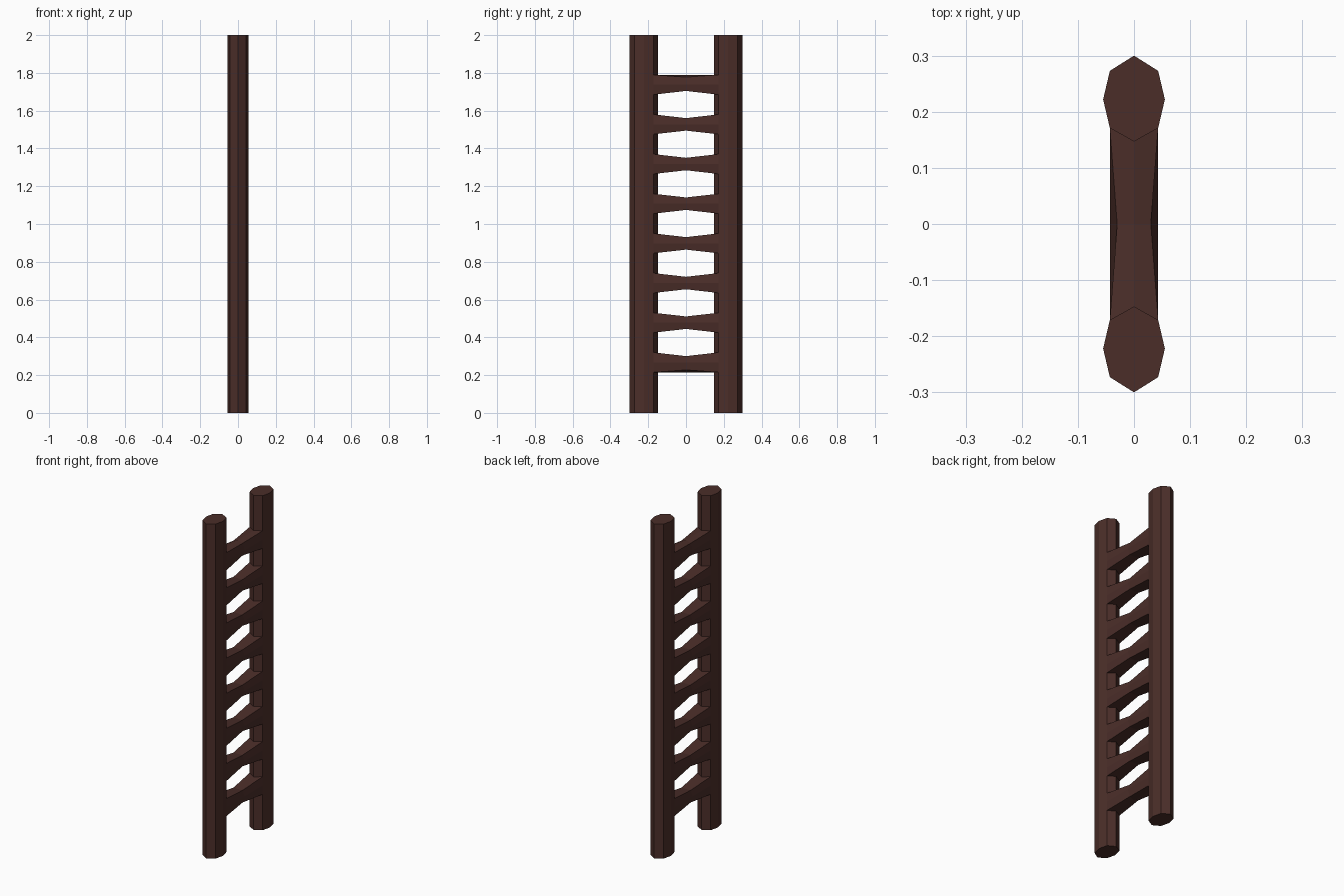
import bpy, bmesh

if "Cube" in bpy.data.objects:
    bpy.data.objects.remove(bpy.data.objects["Cube"])

wood = bpy.data.materials.new("dark_wood")
wood.diffuse_color = (0.07, 0.027, 0.022, 1)
wood.use_nodes = True
wood.node_tree.nodes["Principled BSDF"].inputs["Base Color"].default_value = wood.diffuse_color


def loft(name, rings, caps):
    """Skin a list of equal-length closed rings with flat faces."""
    bm = bmesh.new()
    loops = [[bm.verts.new(p) for p in ring] for ring in rings]
    n = len(loops[0])
    for a, b in zip(loops, loops[1:]):
        for i in range(n):
            j = (i + 1) % n
            bm.faces.new((a[i], a[j], b[j], b[i]))
    if caps:
        bm.faces.new(loops[0])
        bm.faces.new(loops[-1])
    bmesh.ops.recalc_face_normals(bm, faces=bm.faces)
    mesh = bpy.data.meshes.new(name)
    bm.to_mesh(mesh)
    bm.free()
    mesh.materials.append(wood)
    obj = bpy.data.objects.new(name, mesh)
    bpy.context.collection.objects.link(obj)
    return obj


# Upright rails: eight-sided prisms
outline = [(0, 0.30), (0.043, 0.273), (0.055, 0.222), (0.043, 0.171),
           (0, 0.147), (-0.043, 0.171), (-0.055, 0.222), (-0.043, 0.273)]
for name, side in (("left_rail", -1), ("right_rail", 1)):
    loft(name, [[(x, side * y, z) for x, y in outline] for z in (0, 2)], True)


def section(y, z, edge_x, ridge_top, edge_top, edge_low, ridge_low):
    return [(0, y, z + ridge_top), (edge_x, y, z + edge_top), (0.043, y, z),
            (edge_x, y, z - edge_low), (0, y, z - ridge_low),
            (-edge_x, y, z - edge_low), (-0.043, y, z), (-edge_x, y, z + edge_top)]


# Rungs: waisted in the middle; the outermost faces keep a straight centre ridge
H, COUNT = 0.0525, 8
for i in range(COUNT):
    z = 0.2675 + i * 0.21
    top = (H, 0.04) if i == COUNT - 1 else (0.033, 0.033)
    low = (0.04, H) if i == 0 else (0.033, 0.033)
    end = (0.043, H, H, H, H)
    loft(f"rung_{i + 1}", [section(-0.171, z, *end),
                           section(0, z, 0.03, *top, *low),
                           section(0.171, z, *end)], True)
